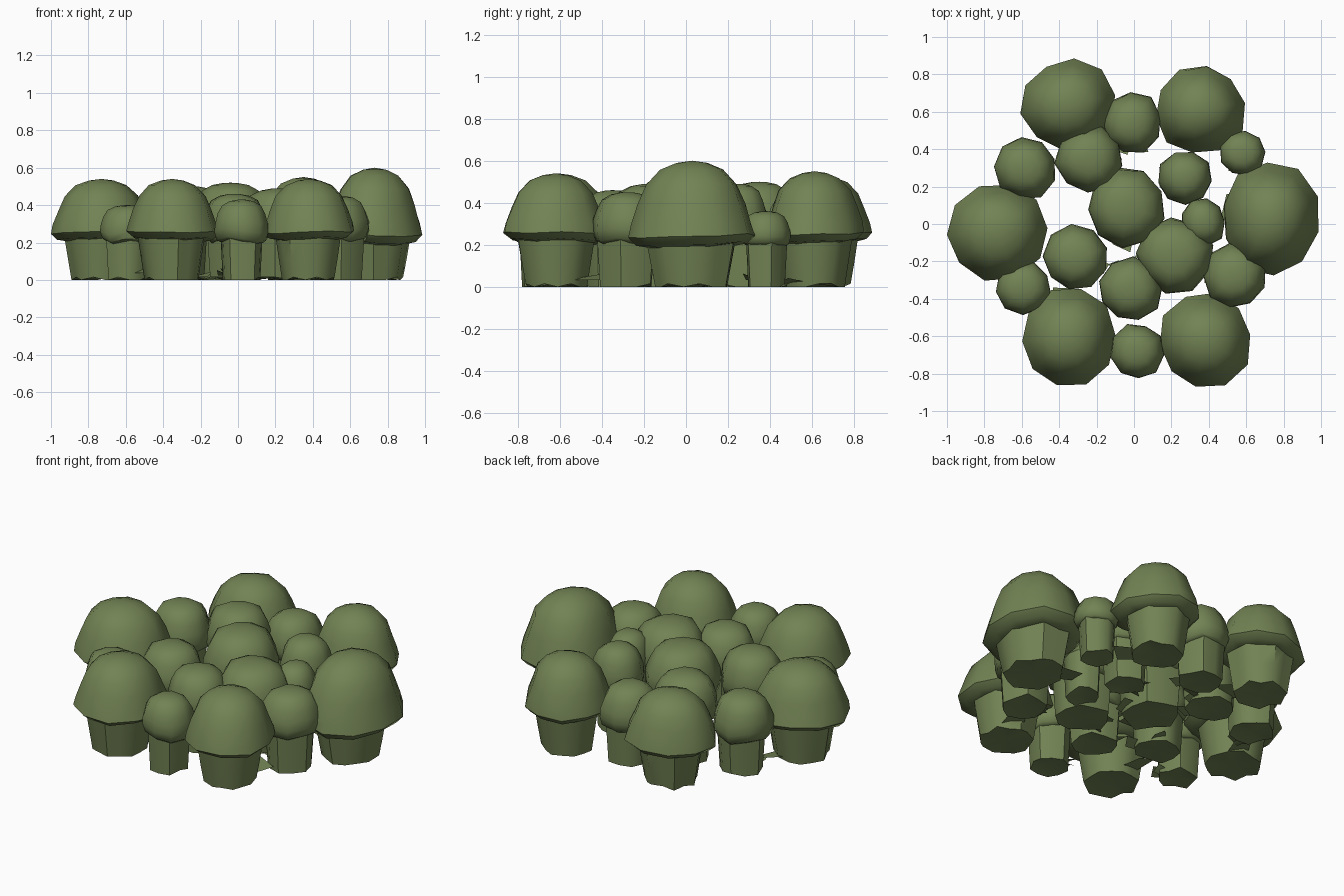
import bpy, bmesh, math, random

if "Cube" in bpy.data.objects:
    bpy.data.objects.remove(bpy.data.objects["Cube"])

random.seed(11)

green = bpy.data.materials.new("moss green")
green.diffuse_color = (0.168, 0.226, 0.088, 1)
green.use_nodes = True
green.node_tree.nodes["Principled BSDF"].inputs["Base Color"].default_value = green.diffuse_color

# x, y, radius x, radius y, rim height, top height
BIG = [
    (-0.35, 0.64, 0.25, 0.24, 0.26, 0.53),
    (0.35, 0.61, 0.24, 0.24, 0.26, 0.55),
    (-0.73, -0.04, 0.265, 0.26, 0.26, 0.54),
    (0.73, 0.03, 0.265, 0.30, 0.25, 0.60),
    (-0.35, -0.61, 0.25, 0.26, 0.26, 0.54),
    (0.38, -0.62, 0.245, 0.25, 0.26, 0.54),
]
SMALL = [
    (-0.01, 0.54, 0.16, 0.165, 0.27, 0.45),
    (-0.58, 0.30, 0.165, 0.165, 0.27, 0.45),
    (-0.24, 0.35, 0.18, 0.18, 0.31, 0.50),
    (0.27, 0.25, 0.145, 0.145, 0.31, 0.49),
    (0.58, 0.38, 0.125, 0.12, 0.25, 0.36),
    (-0.04, 0.09, 0.21, 0.22, 0.31, 0.52),
    (0.37, 0.01, 0.12, 0.13, 0.29, 0.45),
    (0.22, -0.17, 0.20, 0.20, 0.30, 0.49),
    (-0.31, -0.18, 0.17, 0.17, 0.28, 0.46),
    (-0.02, -0.35, 0.17, 0.17, 0.28, 0.46),
    (-0.59, -0.34, 0.145, 0.14, 0.26, 0.40),
    (0.54, -0.28, 0.165, 0.17, 0.28, 0.45),
    (0.02, -0.68, 0.14, 0.145, 0.27, 0.43),
]

# cap profiles: radius factor, height factor between rim and top
BIG_CAP = [(0.66, -0.16), (0.86, -0.13), (1.0, -0.02), (0.95, 0.15),
           (0.84, 0.42), (0.72, 0.68), (0.50, 0.88), (0.24, 0.97)]
SMALL_CAP = [(0.78, -0.40), (0.92, -0.32), (1.0, -0.05), (0.97, 0.25),
             (0.87, 0.55), (0.72, 0.80), (0.46, 0.94), (0.2, 0.99)]


def finish(name, bm, normals=True):
    if normals:
        bmesh.ops.recalc_face_normals(bm, faces=bm.faces)
    me = bpy.data.meshes.new(name)
    bm.to_mesh(me)
    bm.free()
    ob = bpy.data.objects.new(name, me)
    bpy.context.collection.objects.link(ob)
    me.materials.append(green)
    bpy.ops.object.select_all(action='DESELECT')
    ob.select_set(True)
    bpy.context.view_layer.objects.active = ob
    bpy.ops.object.shade_smooth_by_angle(angle=math.radians(50))


def loft(bm, rings):
    for a, b in zip(rings, rings[1:]):
        n = len(a)
        for i in range(n):
            j = (i + 1) % n
            bm.faces.new((a[i], a[j], b[j], b[i]))


def cap(name, x, y, rx, ry, rim, top, profile, n):
    bm = bmesh.new()
    turn = random.random() * 6
    wob = [random.uniform(0.97, 1.07) for _ in range(n)]
    dip = [random.uniform(-0.012, 0.012) for _ in range(n)]
    rings = []
    for rf, hf in profile:
        ring = []
        for i in range(n):
            a = turn + math.tau * i / n
            r = rf * wob[i] * random.uniform(0.98, 1.02)
            z = rim + (top - rim) * hf + dip[i] * (1 - max(hf, 0))
            px = max(-1, min(1, x + rx * r * math.cos(a)))
            py = max(-0.885, min(0.885, y + ry * r * math.sin(a)))
            ring.append(bm.verts.new((px, py, z)))
        rings.append(ring)
    loft(bm, rings)
    # crown and underside
    tip = bm.verts.new((x, y, top))
    for i in range(n):
        bm.faces.new((rings[-1][i], rings[-1][(i + 1) % n], tip))
    bm.faces.new(rings[0])
    finish(name, bm)


def stem(name, x, y, rx, ry, rim, foot, head, n):
    # fluted, tapering stem standing on a flat foot
    bm = bmesh.new()
    turn = random.random() * 6
    wob = [(1.03 if i % 2 else 0.94) * random.uniform(0.98, 1.02) for i in range(n)]
    rings = []
    for t in (0.0, 0.5, 1.0):
        ring = []
        for i in range(n):
            a = turn + math.tau * i / n
            r = (foot + (head - foot) * t) * wob[i]
            z = t * (rim - 0.03) if t else random.choice((0.0, 0.0, 0.0, 0.015))
            ring.append(bm.verts.new((x + rx * r * math.cos(a), y + ry * r * math.sin(a), z)))
        rings.append(ring)
    loft(bm, rings)
    # uneven underside
    mid = bm.verts.new((x, y, 0.015))
    for i in range(n):
        bm.faces.new((rings[0][(i + 1) % n], rings[0][i], mid))
    finish(name, bm)


def flaps(name, x, y, rx, ry, foot, count):
    # torn slabs round the foot, on the side facing the clump's middle
    bm = bmesh.new()
    inward = math.atan2(-y, -x)
    for k in range(count):
        a = inward + random.uniform(-1.4, 1.4)
        w = random.uniform(0.35, 0.6)
        z = random.uniform(0.005, 0.04)
        pts = []
        for da, f, dz in ((-w, foot * 0.8, 0), (w, foot * 0.8, 0.01),
                          (w * 0.5, random.uniform(0.9, 1.1), 0.03),
                          (-w * 0.3, random.uniform(0.9, 1.05), 0.0)):
            pts.append(bm.verts.new((x + rx * f * math.cos(a + da),
                                     y + ry * f * math.sin(a + da), z + dz)))
        bm.faces.new(pts)
    finish(name, bm, False)


for k, (x, y, rx, ry, rim, top) in enumerate(BIG):
    cap(f"large_cap_{k + 1}", x, y, rx, ry, rim, top, BIG_CAP, 10)
    stem(f"large_stem_{k + 1}", x, y, rx, ry, rim, 0.58, 0.72, 14)
    flaps(f"large_foot_flaps_{k + 1}", x, y, rx, ry, 0.58, 1)

for k, (x, y, rx, ry, rim, top) in enumerate(SMALL):
    cap(f"small_cap_{k + 1}", x, y, rx, ry, rim, top, SMALL_CAP, 9)
    stem(f"small_stem_{k + 1}", x, y, rx, ry, rim, 0.74, 0.83, 10)
    flaps(f"small_foot_flaps_{k + 1}", x, y, rx, ry, 0.74, 2)
